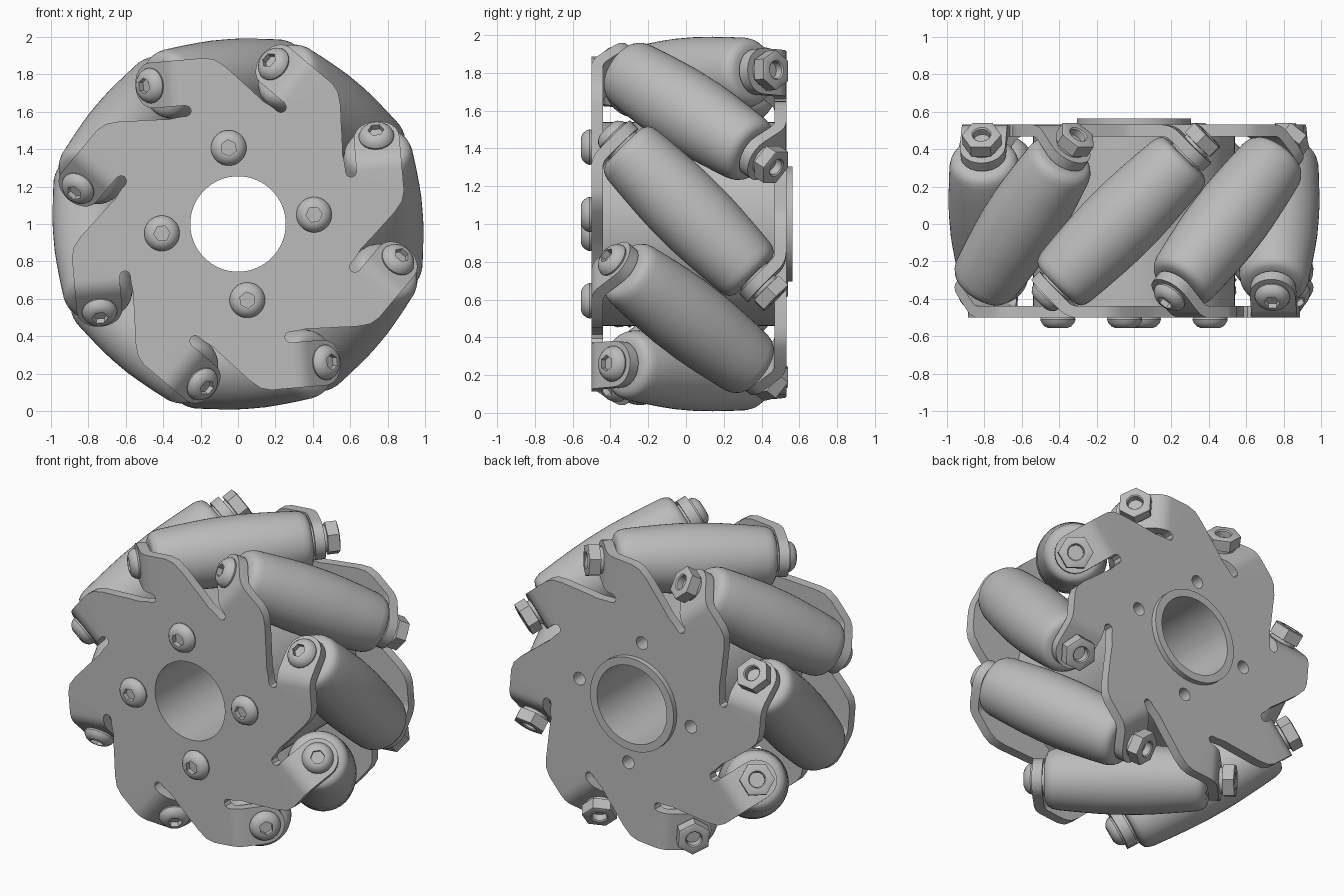
import bpy, bmesh
from math import sin, cos, pi, radians, sqrt
from mathutils import Matrix, Vector

cube = bpy.data.objects.get("Cube")
if cube:
    bpy.data.objects.remove(cube, do_unlink=True)

metal = bpy.data.materials.new("plain grey")
metal.use_nodes = True
grey = (0.5, 0.5, 0.5, 1)
metal.diffuse_color = grey
metal.node_tree.nodes["Principled BSDF"].inputs["Base Color"].default_value = grey

COUNT = 8
MID = Vector((0, 0.015, 1))     # wheel centre
AXIS_R = 0.778                  # distance of roller axes from the wheel axis
PLATE_Y = 0.485                 # plate distance from the wheel centre
BORE = 0.255


def place(angle, er, et, y):
    """Point from radial, tangential and axial distances."""
    return MID + Vector((er * cos(angle) - et * sin(angle), y,
                         er * sin(angle) + et * cos(angle)))


def finish(name, bm, thickness=0, matrix=None):
    bmesh.ops.recalc_face_normals(bm, faces=bm.faces)
    mesh = bpy.data.meshes.new(name)
    bm.to_mesh(mesh)
    bm.free()
    mesh.materials.append(metal)
    obj = bpy.data.objects.new(name, mesh)
    bpy.context.collection.objects.link(obj)
    if matrix:
        obj.matrix_world = matrix
    bpy.ops.object.select_all(action='DESELECT')
    obj.select_set(True)
    bpy.context.view_layer.objects.active = obj
    if thickness:
        mod = obj.modifiers.new("thickness", 'SOLIDIFY')
        mod.thickness = thickness
        mod.offset = 0
        mod.use_even_offset = True
        bpy.ops.object.modifier_apply(modifier=mod.name)
    bpy.ops.object.shade_smooth_by_angle(angle=radians(32))
    return obj


def loop(bm, points):
    verts = [bm.verts.new(p) for p in points]
    return verts, [bm.edges.new((verts[i - 1], v)) for i, v in enumerate(verts)]


def circle(radius, y, n=64, at=None):
    a, r = at or (0, 0)
    return [place(a, r + radius * cos(2 * pi * i / n), radius * sin(2 * pi * i / n), y)
            for i in range(n)]


def bolt_angle(k):
    return radians(7) + k * pi / 2


def flat_fill(bm, edges):
    bmesh.ops.triangle_fill(bm, use_beauty=True, use_dissolve=False, edges=edges)


def turn(name, profile, matrix, n=24):
    """Lathe around z; each entry is (radius, height, is_hexagon)."""
    bm = bmesh.new()
    rings = []
    for r, h, is_hex in profile:
        ring = []
        for i in range(n):
            a = 2 * pi * i / n
            k = r * cos(pi / 6) / cos(a % (pi / 3) - pi / 6) if is_hex else r
            ring.append(bm.verts.new((k * cos(a), k * sin(a), h)))
        rings.append(ring)
    for low, high in zip(rings, rings[1:]):
        for i in range(n):
            bm.faces.new((low[i - 1], low[i], high[i], high[i - 1]))
    bm.faces.new(rings[0])
    bm.faces.new(rings[-1])
    return finish(name, bm, matrix=matrix)


# Plate outline for one sector: slot end, bend line, lobe edge
SECTOR = [(.597, .225), (.605, .205), (.626, .196), (.647, .205), (.656, .225),
          (.9, .225), (.9, .1), (.885, .045), (.84, -.01), (.767, -.077),
          (.7, -.14), (.646, -.187), (.605, -.24)]
BEND_START, BEND_R, TAB_W = 0.225, 0.097, 0.122


def side_plate(name, side):
    """Slotted disc with tabs bent to face the rollers; side 1 is front."""
    bm = bmesh.new()
    angles = [radians(5) - side * k * 2 * pi / COUNT for k in range(COUNT)]

    def pt(a, er, et, rise=0):
        return place(a, er, side * et, -side * (PLATE_Y - rise))

    verts, edges = loop(bm, [pt(a, er, et) for a in angles for er, et in SECTOR])
    edges += loop(bm, circle(BORE, -side * PLATE_Y))[1]
    if side < 0:
        for k in range(4):
            edges += loop(bm, circle(.042, PLATE_Y, 16, (bolt_angle(k), .41)))[1]
    flat_fill(bm, edges)
    # Bent tabs with round ends
    path = [(BEND_START + BEND_R * sin(t), BEND_R * (1 - cos(t)))
            for t in (radians(9 * i) for i in range(1, 6))] + [(.375, .11)]
    for k, a in enumerate(angles):
        first = k * len(SECTOR) + 4
        low, high = verts[first], verts[first + 1]
        for et, rise in path:
            lo = bm.verts.new(pt(a, AXIS_R - TAB_W, et, rise))
            hi = bm.verts.new(pt(a, AXIS_R + TAB_W, et, rise))
            bm.faces.new((low, high, hi, lo))
            low, high = lo, hi
        end = []
        for i in range(1, 12):
            t = pi * i / 12
            u = TAB_W * sin(t) / sqrt(2)
            end.append(bm.verts.new(pt(a, AXIS_R + TAB_W * cos(t), .375 + u, .11 + u)))
        bm.faces.new([low, high] + end)
    return finish(name, bm, 0.062)


side_plate("front_plate", 1)
side_plate("back_plate", -1)

# Hub barrel with bore and bolt holes
bm = bmesh.new()
edges = loop(bm, circle(.54, 0))[1] + loop(bm, circle(BORE, 0))[1]
for k in range(4):
    edges += loop(bm, circle(.042, 0, 16, (bolt_angle(k), .41)))[1]
flat_fill(bm, edges)
finish("hub", bm, 0.92)

# Raised ring on the back
bm = bmesh.new()
flat_fill(bm, loop(bm, circle(.305, .52))[1] + loop(bm, circle(BORE, .52))[1])
finish("back_ring", bm, 0.06)

# Domed screw head with a hexagonal socket
HEAD = [(.092, 0, False), (.095, .012, False), (.088, .03, False), (.072, .048, False),
        (.05, .058, False), (.043, .058, True), (.043, .025, True)]
# Nut with a round collar and a bolt end sunk in it
NUT = [(.082, 0, False), (.082, .02, False), (.106, .022, True), (.106, .092, True),
       (.085, .097, False), (.052, .097, False), (.045, .09, False), (.045, .05, False)]
SPACER = [(.1, -.02, False), (.1, .025, False)]
half = [(.1, .487), (.14, .485), (.165, .472), (.178, .45), (.186, .42),
        (.197, .3), (.206, .18), (.211, .08)]
ROLLER = [(r, -s, False) for r, s in half] + [(r, s, False) for r, s in reversed(half)]


def frame(origin, z, x):
    y = z.cross(x)
    return Matrix.Translation(origin) @ Matrix((x, y, z)).transposed().to_4x4()


for k in range(COUNT):
    a = radians(5) + k * 2 * pi / COUNT
    radial = Vector((cos(a), 0, sin(a)))
    axis = Vector((-sin(a), -1, cos(a))).normalized()
    centre = place(a, AXIS_R, 0, 0)
    turn(f"roller_{k + 1}", ROLLER, frame(centre, axis, radial), 48)
    for end, direction in (("front", axis), ("back", -axis)):
        turn(f"{end}_spacer_{k + 1}", SPACER,
             frame(centre + direction * .482, direction, radial))
    turn(f"roller_screw_{k + 1}", HEAD, frame(centre + axis * .56, axis, radial))
    turn(f"roller_nut_{k + 1}", NUT, frame(centre - axis * .56, -axis, radial))

# Hub screws on the front plate
for k in range(4):
    a = bolt_angle(k)
    turn(f"hub_screw_{k + 1}", HEAD,
         frame(place(a, .41, 0, -PLATE_Y - .029), Vector((0, -1, 0)),
               Vector((cos(a), 0, sin(a)))))
